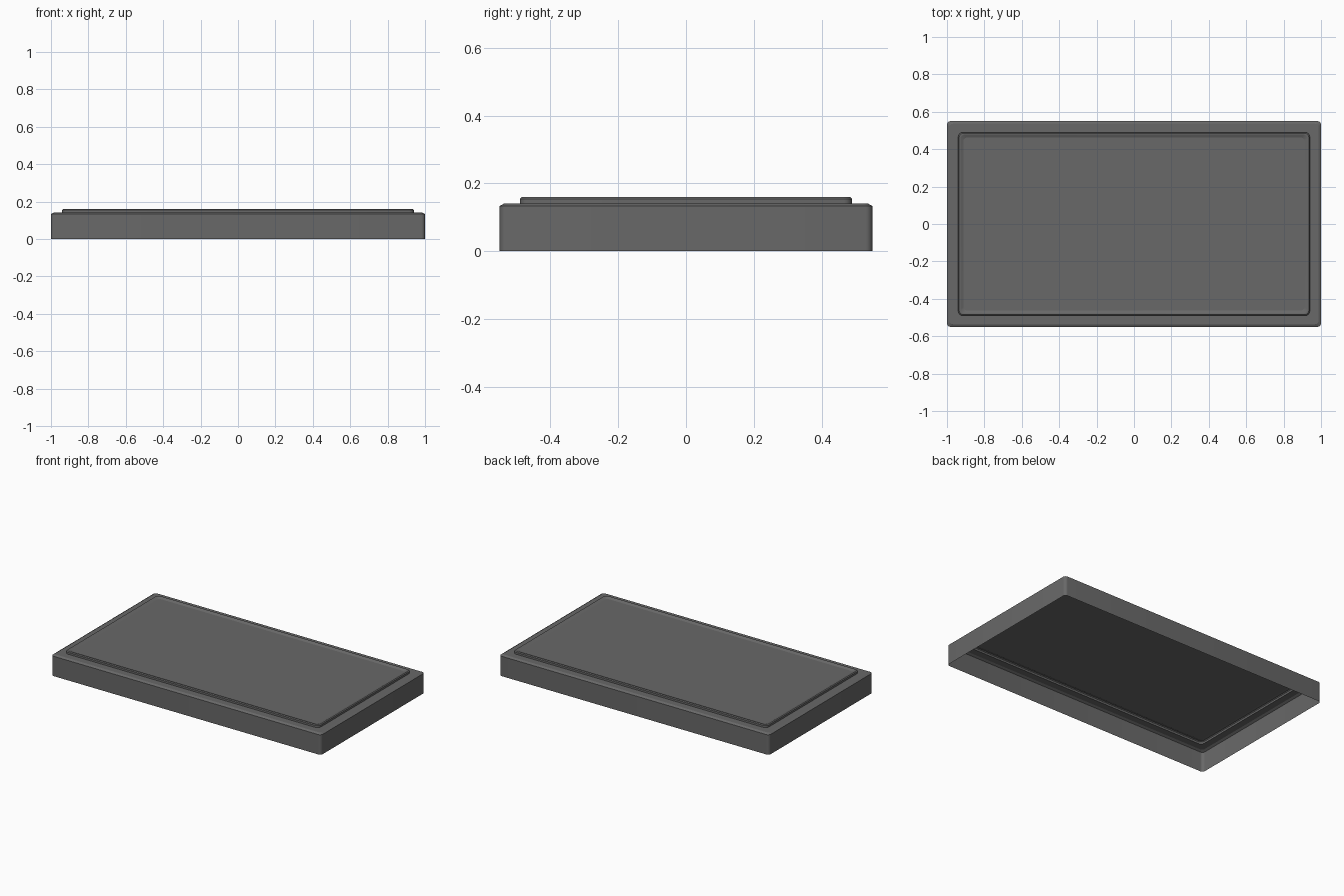
import bpy, bmesh, math

if "Cube" in bpy.data.objects:
    bpy.data.objects.remove(bpy.data.objects["Cube"])

HX, HY = 1.0, 0.55


def rounded_ring(bm, inset, z, radius, seg=6):
    """Ring of vertices around a rounded rectangle."""
    hx, hy = HX - inset, HY - inset
    ring = []
    for i, (sx, sy) in enumerate([(1, 1), (-1, 1), (-1, -1), (1, -1)]):
        for k in range(seg + 1):
            a = math.radians(90 * i + 90 * k / seg)
            ring.append(bm.verts.new((sx * (hx - radius) + radius * math.cos(a),
                                      sy * (hy - radius) + radius * math.sin(a), z)))
    return ring


# Cross-section from bottom edge to recessed panel: inset, height, corner radius
profile = [
    (0.0, 0.0, 0.02),       # open bottom edge
    (0.0, 0.133, 0.02),     # side wall
    (0.014, 0.141, 0.018),  # chamfered outer edge
    (0.06, 0.141, 0.025),   # flat ledge
    (0.06, 0.154, 0.025),   # raised rim wall
    (0.065, 0.159, 0.024),
    (0.072, 0.159, 0.022),  # rim crest
    (0.088, 0.152, 0.018),  # slope into the panel
]

bm = bmesh.new()
rings = [rounded_ring(bm, *p) for p in profile]
for lower, upper in zip(rings, rings[1:]):
    n = len(lower)
    for i in range(n):
        j = (i + 1) % n
        bm.faces.new((lower[i], lower[j], upper[j], upper[i]))
bm.faces.new(rings[-1])  # shallow recessed panel

mesh = bpy.data.meshes.new("tray_shell")
bm.to_mesh(mesh)
bm.free()
shell = bpy.data.objects.new("tray_shell", mesh)
bpy.context.collection.objects.link(shell)

# Dark finish
dark = bpy.data.materials.new("dark_finish")
dark.diffuse_color = (0.14, 0.14, 0.14, 1)
dark.use_nodes = True
dark.node_tree.nodes["Principled BSDF"].inputs["Base Color"].default_value = dark.diffuse_color
mesh.materials.append(dark)

bpy.context.view_layer.objects.active = shell
shell.select_set(True)
bpy.ops.object.shade_smooth_by_angle(angle=math.radians(18))
